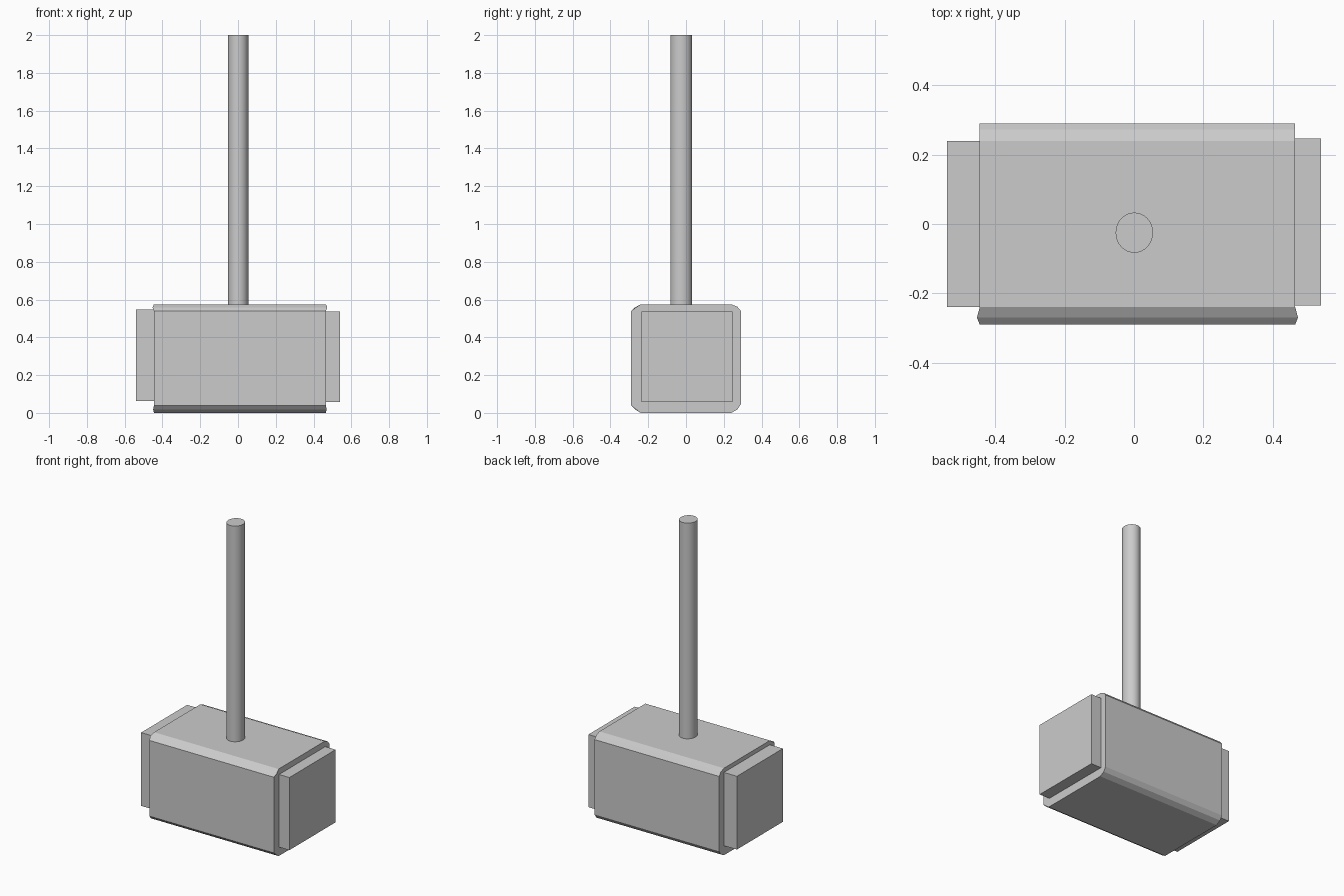
import bpy, bmesh, math

if "Cube" in bpy.data.objects:
    bpy.data.objects.remove(bpy.data.objects["Cube"])


def smooth(obj, angle=30):
    bpy.ops.object.select_all(action='DESELECT')
    obj.select_set(True)
    bpy.context.view_layer.objects.active = obj
    bpy.ops.object.shade_smooth_by_angle(angle=math.radians(angle))


def box(name, x, y, z):
    bpy.ops.mesh.primitive_cube_add(
        size=1, location=[(a + b) / 2 for a, b in (x, y, z)])
    obj = bpy.context.object
    obj.name = name
    obj.scale = [b - a for a, b in (x, y, z)]
    bpy.ops.object.transform_apply(location=False, rotation=False, scale=True)
    return obj


# Hammer head: bevelled profile (y, z, outward bulge) extruded along x
profile = [
    (-0.24, 0.005, 0), (0.24, 0.005, 0), (0.272, 0.018, 0), (0.29, 0.045, 0),
    (0.29, 0.54, 0), (0.272, 0.562, 0), (0.24, 0.575, 0),
    (-0.24, 0.575, 0), (-0.27, 0.558, 0.008), (-0.29, 0.54, 0),
    (-0.29, 0.04, 0), (-0.27, 0.018, 0.004),
]
profile = [(y, 0.0 if z == 0.005 else z, b) for y, z, b in profile]
n = len(profile)
bm = bmesh.new()
left = [bm.verts.new((-0.445 - b, y, z)) for y, z, b in profile]
right = [bm.verts.new((0.465 + b, y, z)) for y, z, b in profile]
for i in range(n):
    j = (i + 1) % n
    bm.faces.new((left[i], left[j], right[j], right[i]))
# End caps: a flat centre plus a small triangle at each bulged corner
for ring in (left, right):
    bm.faces.new([v for v, p in zip(ring, profile) if p[2] == 0])
    for i, p in enumerate(profile):
        if p[2]:
            bm.faces.new((ring[i - 1], ring[i], ring[(i + 1) % n]))
bmesh.ops.recalc_face_normals(bm, faces=bm.faces)
mesh = bpy.data.meshes.new("hammer_head")
bm.to_mesh(mesh)
bm.free()
head = bpy.data.objects.new("hammer_head", mesh)
bpy.context.collection.objects.link(head)

# Striking faces
box("striking_face_left", (-0.54, -0.445), (-0.24, 0.24), (0.063, 0.547))
box("striking_face_right", (0.465, 0.54), (-0.235, 0.247), (0.057, 0.537))

# Handle, slightly oval and set a little forward
bpy.ops.mesh.primitive_cylinder_add(
    vertices=32, radius=1, depth=1.44, location=(0.001, -0.025, 1.28))
handle = bpy.context.object
handle.name = "handle"
handle.scale = (0.054, 0.058, 1)
bpy.ops.object.transform_apply(location=False, rotation=False, scale=True)
smooth(handle)
